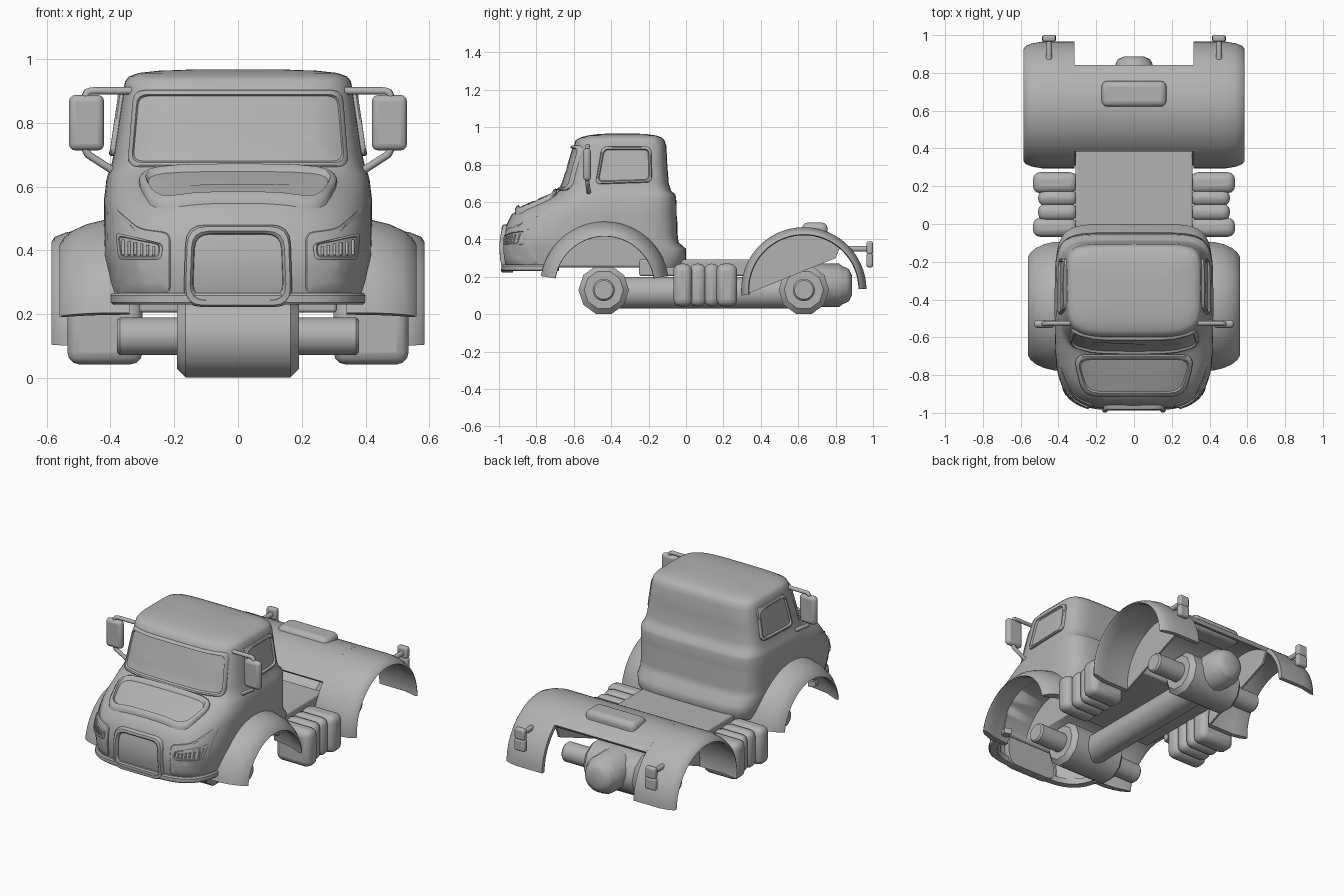
import bpy, bmesh, math
from math import sin, cos, pi, radians
from mathutils import Vector
from mathutils.bvhtree import BVHTree

if "Cube" in bpy.data.objects:
    bpy.data.objects.remove(bpy.data.objects["Cube"])

grey = bpy.data.materials.new("plain grey")
grey.use_nodes = True
grey.diffuse_color = (0.45, 0.45, 0.45, 1)
grey.node_tree.nodes["Principled BSDF"].inputs["Base Color"].default_value = (0.45, 0.45, 0.45, 1)


def finish(name, bm, bevel=0, angle=35):
    bmesh.ops.recalc_face_normals(bm, faces=bm.faces)
    me = bpy.data.meshes.new(name)
    bm.to_mesh(me)
    bm.free()
    ob = bpy.data.objects.new(name, me)
    bpy.context.collection.objects.link(ob)
    me.materials.append(grey)
    if bevel:
        m = ob.modifiers.new("Bevel", "BEVEL")
        m.width, m.segments, m.limit_method = bevel, 3, "ANGLE"
    bpy.ops.object.select_all(action="DESELECT")
    ob.select_set(True)
    bpy.context.view_layer.objects.active = ob
    bpy.ops.object.shade_smooth_by_angle(angle=radians(angle))
    return ob


def loft(name, rings, angle=35):
    """Skin a list of closed point rings and cap both ends."""
    bm = bmesh.new()
    vs = [[bm.verts.new(p) for p in r] for r in rings]
    n = len(vs[0])
    for a, b in zip(vs, vs[1:]):
        for i in range(n):
            j = (i + 1) % n
            bm.faces.new((a[i], a[j], b[j], b[i]))
    bm.faces.new(vs[0])
    bm.faces.new(vs[-1])
    return finish(name, bm, angle=angle)


def box(name, x, y, z, bevel=0):
    bm = bmesh.new()
    bmesh.ops.create_cube(bm, size=1)
    for v in bm.verts:
        v.co = [(lo + hi) / 2 + c * (hi - lo) for c, (lo, hi) in zip(v.co, (x, y, z))]
    return finish(name, bm, bevel)


def rod(name, axis, centre, profile, sides=32, angle=35):
    """Turned part: profile is (position along axis, radius)."""
    def pt(t, r, a):
        u, v = r * cos(a), r * sin(a)
        return Vector(centre) + Vector((t, u, v) if axis == "x" else (u, t, v))
    return loft(name, [[pt(t, r, 2 * pi * i / sides) for i in range(sides)]
                       for t, r in profile], angle)


def tube(name, pts, r):
    cu = bpy.data.curves.new(name, "CURVE")
    cu.dimensions = "3D"
    cu.bevel_depth, cu.bevel_resolution, cu.use_fill_caps = r, 3, True
    sp = cu.splines.new("POLY")
    sp.points.add(len(pts) - 1)
    for p, c in zip(sp.points, pts):
        p.co = (*c, 1)
    sp.use_smooth = True
    cu.materials.append(grey)
    ob = bpy.data.objects.new(name, cu)
    bpy.context.collection.objects.link(ob)


def rounded(corners, r, fill=8):
    """Closed outline with rounded corners and subdivided edges."""
    out, c = [], [Vector(p) for p in corners]
    for i, p in enumerate(c):
        a = p + (c[i - 1] - p).normalized() * r
        nxt = c[(i + 1) % len(c)]
        b = p + (nxt - p).normalized() * r
        out += [a.lerp(p, t / 4).lerp(p.lerp(b, t / 4), t / 4) for t in range(5)]
        e = nxt + (p - nxt).normalized() * r
        out += [b.lerp(e, t / fill) for t in range(1, fill)]
    return out


# Cab: plan outlines stacked by height (z, front, back, half width, front squareness)
levels = [(.25, -.965, -.02, .395, 4), (.29, -.975, 0, .405, 4), (.35, -.98, 0, .415, 4),
          (.385, -.978, -.04, .42, 4), (.43, -.972, -.045, .42, 3.8), (.48, -.96, -.045, .42, 3.5),
          (.53, -.935, -.05, .42, 3.1), (.56, -.90, -.05, .42, 3), (.585, -.845, -.05, .417, 3.1),
          (.62, -.765, -.053, .413, 3.4), (.64, -.715, -.057, .408, 3.7), (.66, -.68, -.08, .399, 4),
          (.70, -.66, -.092, .39, 4.2), (.8, -.63, -.10, .375, 4.5), (.9, -.60, -.105, .36, 4.5),
          (.93, -.59, -.115, .354, 4.5), (.945, -.565, -.13, .342, 4.5), (.956, -.525, -.16, .312, 4.5),
          (.963, -.47, -.21, .25, 4), (.967, -.40, -.28, .14, 4)]


def cab_ring(z, yf, yb, hw, n):
    mid, ring = yf + (yb - yf) * .52, []
    for i in range(64):
        a = 2 * pi * i / 64
        k = n if sin(a) < 0 else 6
        sx = math.copysign(abs(cos(a)) ** (2 / k), cos(a))
        sy = math.copysign(abs(sin(a)) ** (2 / k), sin(a))
        ring.append((hw * sx, mid + sy * ((mid - yf) if sy < 0 else (yb - mid)), z))
    return ring


cab = loft("cab", [cab_ring(*l) for l in levels], angle=50)

# Wheel wells cut into the cab
for s in (1, -1):
    well = rod("wheel_well_cutter", "x", (s * .45, -.435, .155), [(-.22, .29), (.22, .29)], 48)
    bpy.context.view_layer.objects.active = cab
    m = cab.modifiers.new("Well", "BOOLEAN")
    m.operation, m.object, m.solver = "DIFFERENCE", well, "EXACT"
    bpy.ops.object.modifier_apply(modifier="Well")
    bpy.data.objects.remove(well)

# Nose left open underneath, ahead of the wheel wells
bm = bmesh.new()
bm.from_mesh(cab.data)
floor = [f for f in bm.faces if f.normal.z < -.9 and f.calc_center_median().z < .26]
rim = {g for f in floor for g in (*f.verts, *f.edges)}
bmesh.ops.bisect_plane(bm, geom=list(rim) + floor, plane_co=(0, -.74, 0), plane_no=(0, 1, 0))
bmesh.ops.delete(bm, geom=[f for f in bm.faces if f.normal.z < -.9
                           and f.calc_center_median().z < .26
                           and max(v.co.y for v in f.verts) < -.73], context="FACES")
bm.to_mesh(cab.data)
skin = BVHTree.FromBMesh(bm)
bm.free()


def on_cab(p, view, lift):
    """Place an outline point on the cab skin, seen from the front, side or top."""
    u, v = p
    if view == "top":
        o, d = Vector((u, v, 2)), Vector((0, 0, -1))
    elif view == "front":
        o, d = Vector((u, -2, max(v, .26))), Vector((0, 1, 0))
    else:
        s = 1 if view == "left" else -1
        o, d = Vector((s * 2, u, v)), Vector((-s, 0, 0))
    h = skin.ray_cast(o, d)[0] or o
    h = h - d * lift
    if view == "front":
        h.z = v
    return h


def panel(name, corners, r, view, steps):
    """Raised trim hugging the cab; steps are (inset, lift)."""
    line = rounded(corners, r)
    lo = Vector((min(p.x for p in line), min(p.y for p in line)))
    hi = Vector((max(p.x for p in line), max(p.y for p in line)))
    c, h = (lo + hi) / 2, (hi - lo) / 2
    rings = []
    for inset, lift in steps + [(steps[-1][0] + h.y * f, steps[-1][1]) for f in (.25, .5, .65)]:
        inset = min(inset, h.y * .92, h.x * .92)
        fx, fy = 1 - inset / h.x, 1 - inset / h.y
        rings.append([on_cab((c.x + (p.x - c.x) * fx, c.y + (p.y - c.y) * fy), view, lift)
                      for p in line])
    return loft(name, rings, angle=40)


frame = [(0, -.01), (0, .01), (.005, .015), (.013, .015), (.018, .004)]
panel("windscreen", [(-.347, .662), (.347, .662), (.328, .902), (-.328, .902)], .035, "front", frame)
panel("bonnet_panel", [(-.27, -.915), (.27, -.915), (.325, -.69), (-.325, -.69)], .075, "top",
      [(0, -.02), (0, .014), (.008, .022), (.02, .022), (.028, .008)])
panel("grille", [(-.172, .222), (.172, .222), (.163, .48), (-.163, .48)], .06, "front",
      [(0, -.04), (0, .012), (.006, .021), (.02, .021), (.028, .012), (.03, -.002)])
for s, side in ((1, "left"), (-1, "right")):
    panel(side + "_window", [(-.485, .695), (-.45, .897), (-.185, .897), (-.182, .705)], .03, side, frame)
    panel(side + "_headlight_surround", [(s * .212, .262), (s * .385, .262), (s * .395, .54),
                                         (s * .31, .468), (s * .212, .455)], .025, "front",
          [(0, -.01), (0, .003), (.004, .007)])
    panel(side + "_headlight", [(s * .24, .37), (s * .375, .37), (s * .385, .456), (s * .235, .42)],
          .016, "front", [(0, 0), (0, .013), (.004, .016), (.009, .016), (.012, .009)])
    for i in range(6):
        x = s * (.265 + i * .019)
        tube(side + "_headlight_slat", [on_cab((x, .385), "front", .011),
                                        on_cab((x, .412 + i * .004), "front", .011)], .005)

# Bumper lip wrapped round the nose
lip = []
for i in range(33):
    a = pi + radians(8) + (pi - radians(16)) * i / 32
    x, y = [math.copysign(abs(f(a)) ** .5, f(a)) for f in (cos, sin)]
    lip.append([(x * (.395 + d), -.52 + y * (.455 + d), z)
                for d, z in ((-.03, .23), (.006, .23), (.012, .237), (.012, .258), (.006, .266), (-.03, .266))])
loft("bumper", lip)


def arch(name, cy, cz, profile, a0, a1):
    """Sweep an (x, radius) section round a wheel centre."""
    return loft(name, [[(x, cy - r * cos(a), cz + r * sin(a)) for x, r in profile]
                       for a in (radians(a0 + (a1 - a0) * i / 40) for i in range(41))])


# Wings, mirrors, tanks and lamps on both sides
for s, side in ((1, "left"), (-1, "right")):
    arch(side + "_front_wing", -.435, .15,
         [(s * x, r) for x, r in ((.34, .345), (.42, .345), (.475, .332), (.52, .311), (.548, .287),
                                  (.56, .267), (.54, .265), (.46, .295), (.34, .31))], 9, 171)
    arch(side + "_rear_wing", .63, .13,
         [(s * x, r) for x, r in ((.315, .335), (.49, .335), (.54, .326), (.575, .312), (.585, .297),
                                  (.57, .292), (.49, .31), (.315, .31))], -5, 179)
    # Inner wall of the rear wing
    wall = [(.63 - .32 * cos(a), .13 + .32 * sin(a)) for a in (radians(-5 + 134 * i / 24) for i in range(25))]
    wall.append((.80, .30))
    loft(side + "_rear_wing_wall", [[(s * x, y, z) for y, z in wall] for x in (.308, .32)])

    def bx(name, x0, x1, y, z, bevel):
        box(side + name, sorted((s * x0, s * x1)), y, z, bevel)
    bx("_mirror", .42, .53, (-.55, -.508), (.713, .887), .02)
    tube(side + "_mirror_top_arm", [(s * .33, -.525, .90), (s * .46, -.525, .90), (s * .473, -.527, .896),
                                    (s * .478, -.528, .885), (s * .478, -.528, .86)], .012)
    tube(side + "_mirror_lower_arm", [(s * .478, -.528, .75), (s * .478, -.528, .715), (s * .47, -.527, .70),
                                      (s * .40, -.52, .655), (s * .37, -.515, .64)], .012)
    for y0, y1, x1 in ((-.068, .032, .535), (.018, .108, .508), (.096, .18, .508), (.163, .274, .535)):
        bx("_tank", .3, x1, (y0, y1), (.042, .27), .038)
    bx("_tail_lamp", .412, .487, (.965, 1), (.25, .325), .012)
    bx("_tail_lamp_top", .415, .484, (.965, 1), (.32, .39), .012)
    tube(side + "_tail_lamp_arm", [(s * .45, .87, .35), (s * .45, .98, .35)], .016)

# Rear cover between the wings, with the raised box on it
arch("rear_cover", .63, .13, [(-.32, .335), (.32, .335), (.32, .31), (-.32, .31)], 43, 129)
box("rear_cover_box", (-.172, .172), (.62, .757), (.40, .49), .03)

# Chassis deck
box("deck", (-.31, .31), (-.25, .4), (.205, .292), .01)

# Axles with faceted hubs
for y, name in ((-.44, "front"), (.63, "rear")):
    rod(name + "_axle", "x", (0, y, .13), [(-.38, .05), (-.37, .059), (.37, .059), (.38, .05)])
    rod(name + "_differential", "x", (0, y, .13),
        [(-.192, .105), (-.165, .135), (.165, .135), (.192, .105)], 10, 40)

# Drive shaft and the rear drive cover
rod("drive_shaft", "y", (0, 0, .115), [(-.44, .085), (.63, .085)])
rod("rear_drive_cover", "y", (0, 0, .155),
    [(.6, .115), (.82, .115), (.84, .1), (.855, .095), (.872, .085), (.888, .05)], 16, 40)
